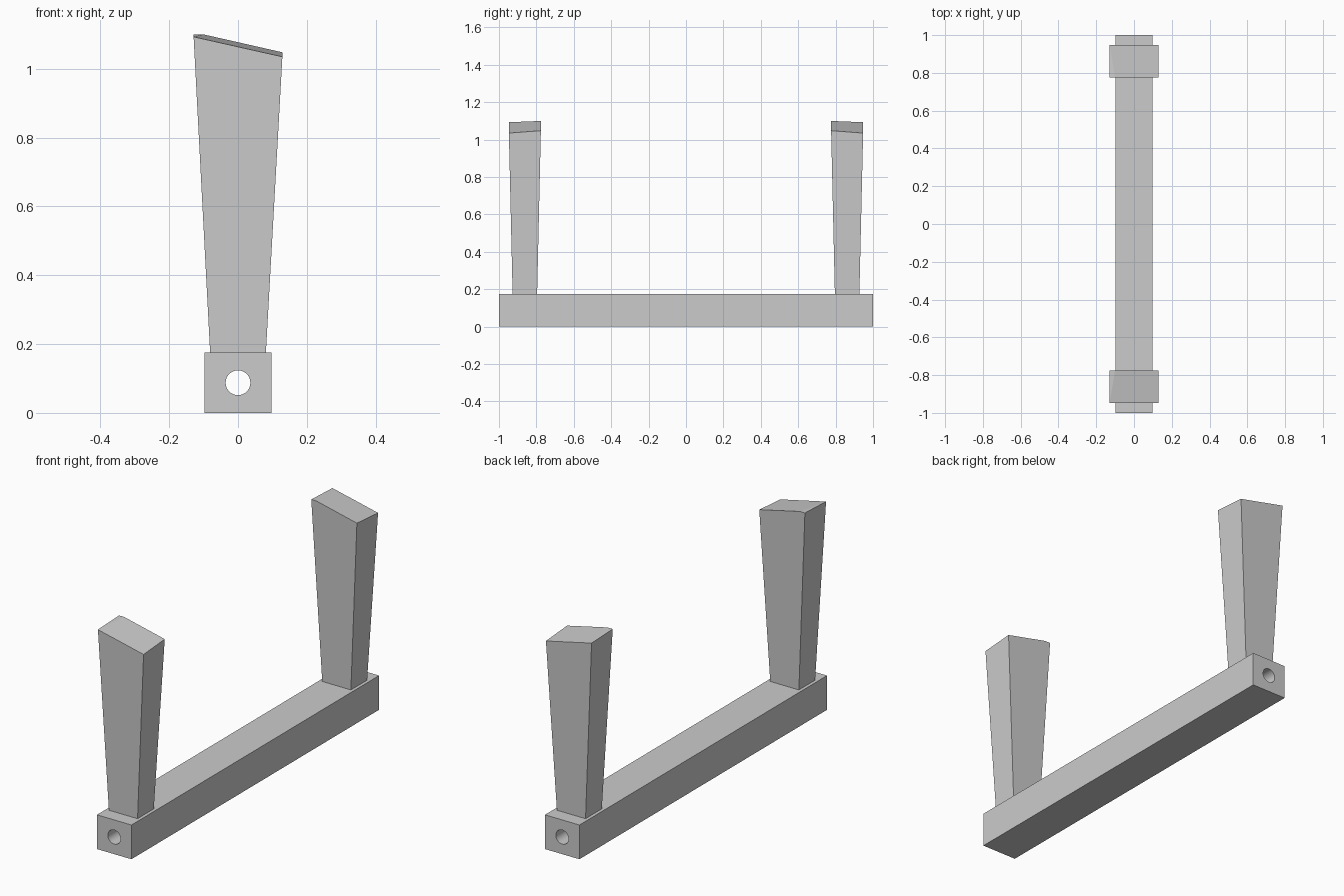
import bpy
import bmesh
import math

cube = bpy.data.objects.get("Cube")
if cube:
    bpy.data.objects.remove(cube, do_unlink=True)

grey = bpy.data.materials.new("plain grey")
grey.use_nodes = True
colour = (0.6, 0.6, 0.6, 1)
grey.diffuse_color = colour
grey.node_tree.nodes["Principled BSDF"].inputs["Base Color"].default_value = colour

BEAM_TOP = 0.175


def finish(bm, name):
    bmesh.ops.recalc_face_normals(bm, faces=bm.faces[:])
    mesh = bpy.data.meshes.new(name)
    bm.to_mesh(mesh)
    bm.free()
    mesh.materials.append(grey)
    obj = bpy.data.objects.new(name, mesh)
    bpy.context.collection.objects.link(obj)
    return obj


def loop(bm, points):
    verts = [bm.verts.new(p) for p in points]
    return [bm.edges.new((v, verts[i - 1])) for i, v in enumerate(verts)]


# Beam: square section with a round bore, extruded along its length
bm = bmesh.new()
half, radius, sides = 0.0975, 0.036, 32
mid = BEAM_TOP / 2
edges = loop(bm, [(-half, -1, 0), (half, -1, 0), (half, -1, BEAM_TOP), (-half, -1, BEAM_TOP)])
edges += loop(bm, [(radius * math.cos(i * math.tau / sides), -1,
                    mid + radius * math.sin(i * math.tau / sides)) for i in range(sides)])
bmesh.ops.triangle_fill(bm, use_beauty=True, use_dissolve=False, edges=edges)
end = bmesh.ops.extrude_face_region(bm, geom=bm.faces[:], use_keep_orig=True)
moved = [g for g in end["geom"] if isinstance(g, bmesh.types.BMVert)]
bmesh.ops.translate(bm, verts=moved, vec=(0, 2, 0))
beam = finish(bm, "beam")
bpy.ops.object.select_all(action='DESELECT')
beam.select_set(True)
bpy.context.view_layer.objects.active = beam
bpy.ops.object.shade_smooth_by_angle(angle=math.radians(30))


# Posts: flared upward, sloping top with a short level piece on the inner edge
def post(name, side):
    bm = bmesh.new()
    wide, outer, inner = 0.129, 0.947, 0.776
    base = [(-0.081, 0.927), (0.081, 0.927), (0.081, 0.796), (-0.081, 0.796)]
    low = [bm.verts.new((x, side * y, BEAM_TOP)) for x, y in base]
    rim = [(-wide, outer, 1.093), (wide, outer, 1.035), (wide, inner, 1.048),
           (-0.1, inner, 1.1), (-wide, inner, 1.1)]
    a, b, c, kink, d = [bm.verts.new((x, side * y, z)) for x, y, z in rim]
    for face in ((low[0], low[1], b, a), (low[1], low[2], c, b),
                 (low[2], low[3], d, kink, c), (low[3], low[0], a, d),
                 (a, b, c, kink), (a, kink, d), low):
        bm.faces.new(face)
    return finish(bm, name)


post("front_post", -1)
post("back_post", 1)
